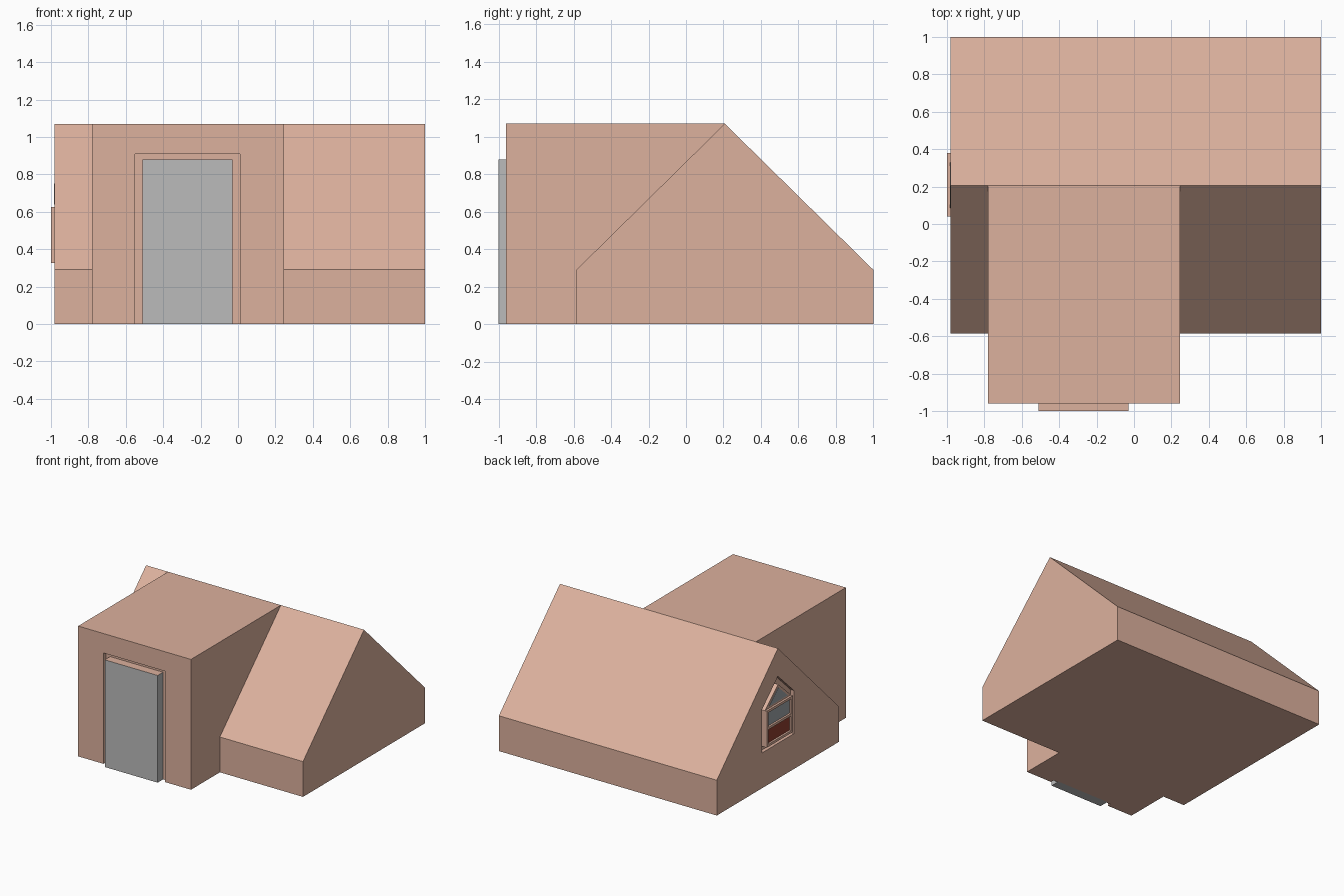
import bpy, bmesh
from mathutils import Vector

if "Cube" in bpy.data.objects:
    bpy.data.objects.remove(bpy.data.objects["Cube"])


def material(name, rgb):
    m = bpy.data.materials.new(name)
    m.diffuse_color = (*rgb, 1)
    m.use_nodes = True
    m.node_tree.nodes["Principled BSDF"].inputs["Base Color"].default_value = m.diffuse_color
    return m


CLAY = material("clay", (0.72, 0.44, 0.34))
RED = material("dark_red", (0.28, 0.05, 0.03))
GLASS = material("glass", (0.35, 0.38, 0.40))
GREY = material("door_grey", (0.5, 0.5, 0.5))


def prism(name, profile, x0, x1, mat=None):
    """Extrude a (y, z) profile from x0 to x1."""
    bm = bmesh.new()
    face = bm.faces.new([bm.verts.new((x0, y, z)) for y, z in profile])
    ext = bmesh.ops.extrude_face_region(bm, geom=[face])
    moved = [v for v in ext["geom"] if isinstance(v, bmesh.types.BMVert)]
    bmesh.ops.translate(bm, verts=moved, vec=Vector((x1 - x0, 0, 0)))
    bmesh.ops.recalc_face_normals(bm, faces=bm.faces)
    mesh = bpy.data.meshes.new(name)
    bm.to_mesh(mesh)
    bm.free()
    obj = bpy.data.objects.new(name, mesh)
    bpy.context.collection.objects.link(obj)
    if mat:
        mesh.materials.append(mat)
    return obj


def rect(y0, y1, z0, z1):
    return [(y0, z0), (y1, z0), (y1, z1), (y0, z1)]


def cut(target, name, profile, x0, x1):
    """Subtract a prism from the target."""
    cutter = prism(name, profile, x0, x1, CLAY)
    cutter.hide_render = True
    cutter.hide_viewport = True
    cutter.display_type = 'WIRE'
    mod = target.modifiers.new(name, 'BOOLEAN')
    mod.operation = 'DIFFERENCE'
    mod.solver = 'EXACT'
    mod.object = cutter


# Gabled main hall, with a house-shaped window recess in the left wall
hall = prism("main_hall", [(-0.585, 0), (1, 0), (1, 0.29), (0.207, 1.07), (-0.585, 0.29)], -0.98, 1, CLAY)
cut(hall, "window_recess_cutter",
    [(0, 0.29), (0.415, 0.29), (0.415, 0.645), (0.207, 0.84), (0, 0.645)], -1.1, -0.95)

# Flat-topped entrance block that runs back to the ridge, with a door recess
entrance = prism("entrance_block",
                 [(-0.96, 0), (-0.585, 0), (-0.585, 0.29), (0.207, 1.07), (-0.96, 1.07)], -0.78, 0.245, CLAY)
cut(entrance, "door_recess_cutter", rect(-1.1, -0.93, -0.1, 0.91), -0.55, 0.01)

# Door slab, grey with a clay top edge
door = prism("door", rect(-1.0, -0.92, 0, 0.88), -0.51, -0.03, GREY)
door.data.materials.append(CLAY)
for p in door.data.polygons:
    if p.normal.z > 0.9:
        p.material_index = 1

# Two-light window frame and its panes
frame = prism("window_frame", rect(0.04, 0.38, 0.325, 0.625), -1.0, -0.94, CLAY)
for i, (z0, z1, mat) in enumerate([(0.345, 0.465, RED), (0.485, 0.605, GLASS)]):
    cut(frame, f"pane_opening_cutter_{i}", rect(0.065, 0.355, z0, z1), -1.1, -0.98)
    prism(f"window_pane_{i}", rect(0.065, 0.355, z0, z1), -0.984, -0.97, mat)

# Triangular light above the window
gable = prism("gable_frame", [(0.04, 0.625), (0.38, 0.625), (0.207, 0.775)], -0.982, -0.94, CLAY)
prism("gable_pane", [(0.085, 0.64), (0.33, 0.64), (0.207, 0.75)], -0.985, -0.97, GLASS)
